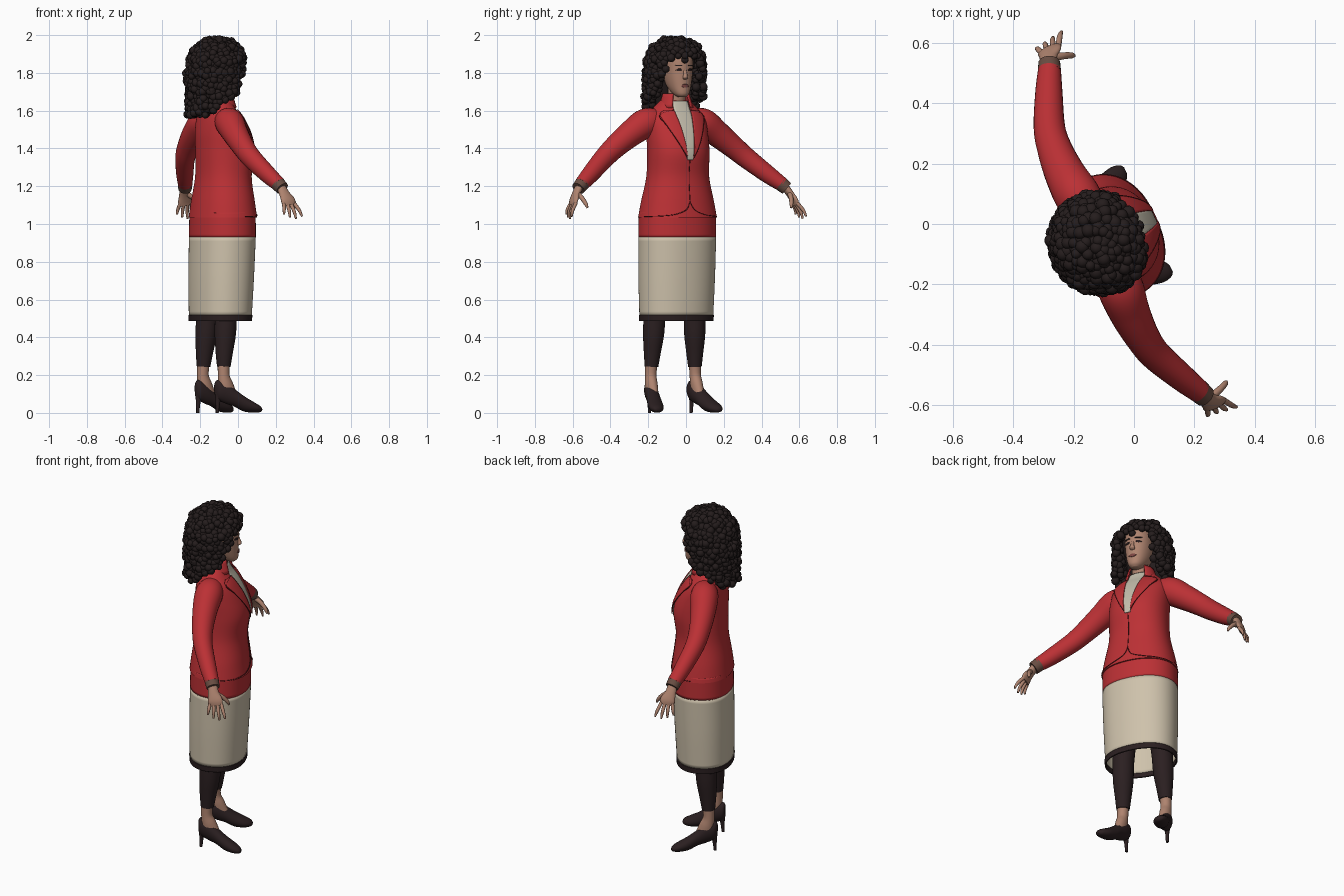
import bpy, bmesh, math, random
from math import sin, cos, pi, radians
from mathutils import Vector, Matrix

random.seed(4)
cube = bpy.data.objects.get("Cube")
if cube:
    bpy.data.objects.remove(cube, do_unlink=True)

# The figure is built facing +x with its left at +y, then turned into place
PLACE = Matrix.Translation((-0.08, -0.045, 0)) @ Matrix.Rotation(radians(25), 4, 'Z')
FWD, UP = Vector((1, 0, 0)), Vector((0, 0, 1))


def material(name, *rgb):
    m = bpy.data.materials.new(name)
    m.use_nodes = True
    m.diffuse_color = (*rgb, 1)
    m.node_tree.nodes["Principled BSDF"].inputs["Base Color"].default_value = (*rgb, 1)
    return m


RED = material("red cloth", .5, .03, .035)
SEAM = material("dark red seam", .09, .008, .01)
CREAM = material("cream cloth", .62, .54, .41)
BLOUSE = material("pale blouse", .56, .52, .42)
BLACK = material("black leather", .024, .014, .015)
HAIR = material("dark hair", .018, .012, .012)
SKIN = material("skin", .43, .23, .16)
CUFF = material("brown cuff", .14, .075, .055)
LIPS = material("lips", .2, .06, .055)


def finish(name, bm, mat, thick=0):
    bmesh.ops.recalc_face_normals(bm, faces=bm.faces)
    mesh = bpy.data.meshes.new(name)
    bm.to_mesh(mesh)
    bm.free()
    for p in mesh.polygons:
        p.use_smooth = True
    mesh.set_sharp_from_angle(angle=radians(50))
    mesh.materials.append(mat)
    ob = bpy.data.objects.new(name, mesh)
    bpy.context.collection.objects.link(ob)
    ob.matrix_world = PLACE
    if thick:
        mod = ob.modifiers.new("thickness", 'SOLIDIFY')
        mod.thickness = thick
        mod.offset = 0
    return ob


def grid(name, fn, nu, nv, mat, wrap=False, caps=False, thick=0):
    """Surface from fn(u, v), optionally closed around u."""
    bm = bmesh.new()
    cols = nu if wrap else nu + 1
    rows = [[bm.verts.new(fn(i / nu, j / nv)) for i in range(cols)] for j in range(nv + 1)]
    for lo, hi in zip(rows, rows[1:]):
        for i in range(nu):
            k = (i + 1) % cols
            bm.faces.new((lo[i], lo[k], hi[k], hi[i]))
    if caps:
        bm.faces.new(rows[0])
        bm.faces.new(rows[-1])
    return finish(name, bm, mat, thick)


def dense(pts, steps=6):
    """Smooth curve through points of any dimension."""
    out = []
    for i in range(len(pts) - 1):
        a, b, c, d = (pts[max(0, min(len(pts) - 1, i + k))] for k in (-1, 0, 1, 2))
        for s in range(steps):
            t = s / steps
            out.append([.5 * (2 * q + (r - p) * t + (2 * p - 5 * q + 4 * r - w) * t * t
                              + (3 * q - p - 3 * r + w) * t ** 3) for p, q, r, w in zip(a, b, c, d)])
    return out + [list(pts[-1])]


def tube(name, pts, mat, ref=FWD, axis=None, n=2, sides=24, caps=True, thick=0):
    """Loft of (x, y, z, radius along ref, radius across) sections."""
    d = dense(pts)
    last = len(d) - 1

    def fn(u, v):
        j = round(v * last)
        t = axis or (Vector(d[min(j + 1, last)][:3]) - Vector(d[max(j - 1, 0)][:3])).normalized()
        a = (ref - t * ref.dot(t)).normalized()
        b = t.cross(a)
        c, s = cos(2 * pi * u), sin(2 * pi * u)
        return (Vector(d[j][:3]) + a * d[j][3] * math.copysign(abs(c) ** (2 / n), c)
                + b * d[j][4] * math.copysign(abs(s) ** (2 / n), s))
    return grid(name, fn, sides, last, mat, True, caps, thick)


def column(rings):
    return [(x, 0, z, rx, ry) for z, x, rx, ry in rings]


def front(pts, y, z, n, lift):
    """Point on the front of a vertical loft."""
    d = dense(pts)
    for p, q in zip(d, d[1:]):
        if p[2] <= z <= q[2]:
            break
    t = max(0, min(1, (z - p[2]) / (q[2] - p[2])))
    x, rx, ry = (p[i] + (q[i] - p[i]) * t for i in (0, 3, 4))
    return Vector((x + rx * max(0, 1 - abs(y / ry) ** n) ** (1 / n) + lift, y, z))


def patch(name, body, rows, mat, n, lift=.004, thick=.004):
    """Thin plate on a loft, with rows of (z, y start, y end)."""
    d = dense(rows)

    def fn(u, v):
        z, a, b = d[round(v * (len(d) - 1))]
        return front(body, a + (b - a) * u, z, n, lift)
    return grid(name, fn, 8, len(d) - 1, mat, thick=thick)


def seam(name, body, path, n, lift=.002):
    cu = bpy.data.curves.new(name, 'CURVE')
    cu.dimensions = '3D'
    cu.bevel_depth = .0022
    cu.bevel_resolution = 1
    sp = cu.splines.new('POLY')
    pts = [front(body, y, z, n, lift) for y, z in dense(path, 8)]
    sp.points.add(len(pts) - 1)
    for p, co in zip(sp.points, pts):
        p.co = (*co, 1)
    cu.materials.append(SEAM)
    ob = bpy.data.objects.new(name, cu)
    bpy.context.collection.objects.link(ob)
    ob.matrix_world = PLACE


# Jacket, skirt and hem
NB = 2.2
BODY = column([(1.035, 0, .168, .212), (1.12, 0, .157, .196), (1.25, .003, .141, .168),
               (1.38, .01, .148, .165), (1.48, -.004, .135, .165), (1.56, -.02, .108, .16),
               (1.61, -.03, .082, .125), (1.655, -.03, .06, .08)])
tube("jacket", BODY, RED, axis=UP, n=NB, sides=64)
tube("jacket_underlayer", column([(.93, -.003, .161, .208), (1.06, -.002, .16, .206)]),
     RED, axis=UP, n=NB, sides=64, caps=False, thick=.004)
tube("skirt", column([(.515, -.015, .15, .197), (.72, -.01, .157, .204), (.932, -.003, .16, .207)]),
     CREAM, axis=UP, n=NB, sides=64, caps=False, thick=.006)
tube("skirt_trim", column([(.487, -.015, .15, .198), (.518, -.015, .152, .199)]),
     BLACK, axis=UP, n=NB, sides=64, caps=False, thick=.008)

# Blouse, lapels, collar and seams
patch("blouse", BODY, [(1.34, -.016, .016), (1.4, -.024, .024), (1.5, -.036, .036),
                       (1.58, -.046, .046), (1.65, -.045, .045)], BLOUSE, NB)
seam("front_closure", BODY, [(0, 1.34), (0, 1.22), (0, 1.12)], NB)
for s, side in ((1, "left"), (-1, "right")):
    patch(side + "_lapel", BODY, [(1.36, s * .018, s * .022), (1.43, s * .026, s * .062),
                                  (1.52, s * .037, s * .105), (1.575, s * .045, s * .125),
                                  (1.6, s * .047, s * .1)], RED, NB, .008, .006)
    seam(side + "_lapel_edge", BODY, [(s * .02, 1.35), (s * .063, 1.43), (s * .107, 1.52),
                                      (s * .127, 1.575), (s * .05, 1.605)], NB, .01)
    seam(side + "_hem_edge", BODY, [(0, 1.12), (s * .025, 1.075), (s * .09, 1.05),
                                    (s * .16, 1.042), (s * .209, 1.04)], NB)


def collar(u, v):
    t = radians(36 + 288 * u)
    r = .086 - .022 * v
    return Vector((-.018 + r * cos(t), r * 1.05 * sin(t), 1.615 + .075 * v))


grid("collar", collar, 32, 4, RED, thick=.008)

# Neck, head and face
tube("neck", column([(1.6, -.02, .05, .052), (1.66, -.012, .047, .047), (1.75, -.005, .05, .05)]), SKIN)
NH = 2.2
HEAD = column([(1.672, .056, .022, .02), (1.69, .043, .05, .04), (1.735, .015, .08, .06),
               (1.8, 0, .096, .073), (1.87, -.005, .1, .076), (1.93, -.012, .085, .066),
               (1.965, -.015, .04, .035)])
tube("head", HEAD, SKIN, axis=UP, n=NH, sides=32)
tube("nose", [(.088, 0, 1.825, .006, .007), (.098, 0, 1.795, .01, .01),
              (.1, 0, 1.776, .013, .015), (.092, 0, 1.766, .008, .01)], SKIN, axis=UP, sides=12)
patch("lips", HEAD, [(1.722, -.008, .008), (1.731, -.022, .022), (1.74, -.009, .009)], LIPS, NH, .003)
for s, side in ((1, "left"), (-1, "right")):
    patch(side + "_eye", HEAD, [(1.809, s * .026, s * .036), (1.815, s * .017, s * .048),
                                (1.822, s * .024, s * .038)], BLACK, NH, .002, .003)
    patch(side + "_eyebrow", HEAD, [(1.836, s * .014, s * .045), (1.843, s * .02, s * .052)],
          HAIR, NH, .002, .003)

# Hair: soft core with clustered round curls
tube("hair_core", column([(1.59, -.125, .035, .07), (1.68, -.105, .06, .105), (1.78, -.085, .08, .118),
                          (1.87, -.06, .11, .122), (1.94, -.045, .1, .1), (1.975, -.04, .04, .04)]),
     HAIR, axis=UP)
spots = []
for i in range(460):
    z = 1 - (2 * i + 1) / 460
    r, t = math.sqrt(1 - z * z), i * pi * (3 - math.sqrt(5))
    p = Vector((-.032 + .148 * r * cos(t), .15 * r * sin(t), 1.84 + .138 * z))
    face = p.x > .0 and p.z < 1.885 and abs(p.y) < .1
    if p.z > 1.76 and not face:
        spots.append(p)
        if p.z > 1.86 and i % 3 == 0:
            spots.append(p + Vector((.01 - p.x * .12, -p.y * .12, -.015)))
for row in range(11):
    z = 1.585 + row * .022
    k = row / 10
    reach = radians(48 + 75 * min(1, k * 1.8))
    for layer in (1, .8):
        count = int(reach * 2 * .15 * layer / .027)
        for i in range(count):
            t = pi + reach * (2 * (i + .5 * (row % 2)) / count - 1)
            spots.append(Vector((-.04 + .148 * layer * cos(t), .152 * layer * sin(t), z)))
bm = bmesh.new()
for p in spots:
    jitter = Vector([random.uniform(-.009, .009) for _ in range(3)])
    bmesh.ops.create_icosphere(bm, subdivisions=2, radius=random.uniform(.017, .024),
                               matrix=Matrix.Translation(p + jitter))
finish("hair_curls", bm, HAIR)

# Arms, hands, legs and shoes
for s, side in ((1, "left"), (-1, "right")):
    def limb(part, pts, mat, **kw):
        tube(side + "_" + part, [(p[0], s * p[1], *p[2:]) for p in pts], mat, **kw)

    limb("sleeve", [(-.03, .09, 1.545, .06, .06), (-.038, .165, 1.535, .076, .078),
                    (-.045, .25, 1.48, .068, .07), (-.042, .34, 1.412, .058, .061),
                    (-.027, .415, 1.35, .052, .055), (.02, .52, 1.262, .045, .047),
                    (.054, .588, 1.208, .038, .038)], RED)
    limb("cuff", [(.05, .58, 1.214, .039, .039), (.063, .609, 1.188, .036, .036)], CUFF)
    limb("palm", [(.058, .598, 1.2, .026, .022), (.068, .625, 1.16, .03, .018),
                  (.08, .643, 1.125, .041, .016), (.085, .65, 1.1, .037, .012)], SKIN)
    for i, finger in enumerate(("little", "ring", "middle", "index")):
        x, drop = .054 + .02 * i, (.05, .066, .072, .06)[i]
        limb(finger + "_finger", [(x, .647, 1.11, .01, .01),
                                  (x + .008 * i - .006, .665 + .003 * i, 1.108 - drop * .6, .009, .009),
                                  (x + .013 * i - .01, .67 + .005 * i, 1.1 - drop, .005, .005)],
             SKIN, sides=10)
    limb("thumb", [(.08, .62, 1.16, .014, .014), (.115, .61, 1.135, .012, .012),
                   (.14, .6, 1.105, .01, .01), (.148, .595, 1.085, .005, .005)], SKIN, ref=UP, sides=10)
    limb("legging", [(-.02, .1, .8, .08, .08), (-.035, .115, .55, .06, .06),
                     (-.042, .12, .42, .057, .056), (-.05, .124, .32, .046, .045),
                     (-.054, .127, .245, .036, .036)], BLACK)
    limb("ankle", [(-.054, .127, .27, .033, .033), (-.056, .13, .2, .031, .03),
                   (-.045, .132, .15, .04, .032), (-.03, .134, .1, .045, .03)], SKIN)
    limb("shoe", [(-.102, .122, .13, .03, .014), (-.088, .124, .122, .052, .03),
                  (-.045, .132, .106, .057, .037), (0, .142, .08, .046, .039),
                  (.05, .155, .048, .04, .043), (.1, .168, .029, .028, .041),
                  (.13, .176, .021, .018, .027), (.141, .179, .018, .008, .012)],
         BLACK, ref=UP, axis=FWD)
    limb("heel", [(-.078, .124, .105, .026, .024), (-.086, .123, .06, .013, .012),
                  (-.09, .122, 0, .008, .008)], BLACK, axis=UP, sides=14)
